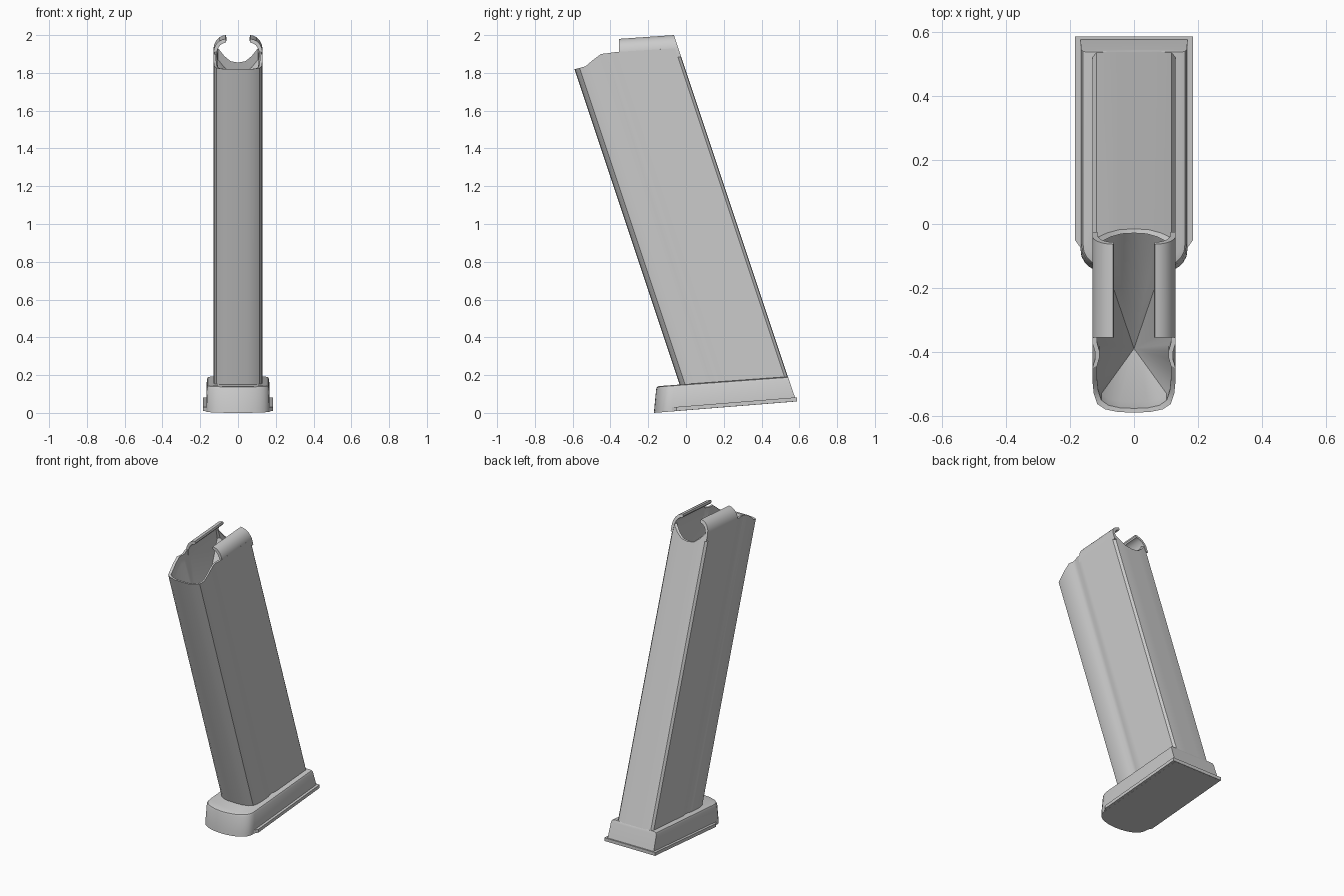
import bpy, bmesh, math

if "Cube" in bpy.data.objects:
    bpy.data.objects.remove(bpy.data.objects["Cube"])

LEAN = 1 / 3  # forward lean of the tube per unit height


def make(name, verts, faces, angle=32):
    bm = bmesh.new()
    vs = [bm.verts.new(v) for v in verts]
    for f in faces:
        bm.faces.new([vs[i] for i in f])
    bmesh.ops.remove_doubles(bm, verts=bm.verts, dist=1e-5)
    bmesh.ops.recalc_face_normals(bm, faces=bm.faces)
    me = bpy.data.meshes.new(name)
    bm.to_mesh(me)
    bm.free()
    ob = bpy.data.objects.new(name, me)
    bpy.context.collection.objects.link(ob)
    bpy.context.view_layer.objects.active = ob
    ob.select_set(True)
    bpy.ops.object.shade_smooth_by_angle(angle=math.radians(angle))
    ob.select_set(False)
    return ob


def loft(rings, cap_start=True, cap_end=True):
    """Join closed rings of equal length into verts and faces."""
    n = len(rings[0])
    verts = [v for r in rings for v in r]
    faces = [(k * n + i, k * n + (i + 1) % n, (k + 1) * n + (i + 1) % n, (k + 1) * n + i)
             for k in range(len(rings) - 1) for i in range(n)]
    if cap_start:
        faces.append(tuple(range(n)))
    if cap_end:
        faces.append(tuple(range(len(verts) - n, len(verts))))
    return verts, faces


def mirror(half):
    """Half outline starting and ending on x = 0 -> full closed outline."""
    return half + [(-p[0],) + tuple(p[1:]) for p in half[-2:0:-1]]


# Leaning hollow tube: x, depth along the section, height of the top rim
tube = mirror([
    (0, .016, 1.82), (.05, .018, 1.82), (.09, .027, 1.822), (.115, .045, 1.826),
    (.126, .08, 1.835), (.13, .13, 1.868), (.13, .183, 1.90), (.122, .21, 1.903),
    (.122, .235, 1.906), (.13, .262, 1.91), (.13, .29, 1.912), (.13, .585, 1.93),
    (.118, .6, 1.93), (.082, .603, 1.89), (.045, .603, 1.862), (0, .603, 1.855)])


def at(x, u, z):
    return (x, u - LEAN * z, z)


def inset(x, u):
    return x * .89, .31 + (u - .31) * .955


outer_low = [at(x, u, .08) for x, u, z in tube]
outer_top = [at(x, u, z) for x, u, z in tube]
inner_top = [at(*inset(x, u), z) for x, u, z in tube]
inner_low = [at(*inset(x, u), z - .06) for x, u, z in tube]
verts, faces = loft([outer_low, outer_top, inner_top, inner_low], True, False)
# funnel-shaped inner floor
n = len(tube)
verts.append((0, -.39, 1.45))
faces += [(3 * n + i, 3 * n + (i + 1) % n, 4 * n) for i in range(n)]
make("tube_body", verts, faces)

# Curled feed lips on both sides of the opening
lip = [(.13, 1.885), (.13, 1.93), (.126, 1.95), (.115, 1.972), (.098, 1.989), (.08, 1.997),
       (.065, 2.0), (.062, 1.988), (.067, 1.979), (.08, 1.976), (.095, 1.966),
       (.106, 1.95), (.113, 1.93), (.115, 1.885)]
for side, name in ((1, "right_feed_lip"), (-1, "left_feed_lip")):
    front = [(side * x, -.355, z - .02) for x, z in lip]
    back = [(side * x, .603 - LEAN * z, z) for x, z in lip]
    make(name, *loft([front, back]))


# Base plate: tilted layers of a round-nosed outline
def base_ring(w, y_front, y_rear, z0, slope):
    shoulder = y_front + .095
    nose = [(w * math.sin(a), shoulder - (shoulder - y_front) * math.cos(a) ** .8)
            for a in [i * math.pi / 16 for i in range(8)]]
    half = nose + [(w, shoulder), (w, y_rear), (0, y_rear)]
    return [(x, y, z0 + slope * (y + .17)) for x, y in mirror(half)]


make("base_plate", *loft([
    base_ring(.168, -.17, .583, 0, .08),
    base_ring(.168, -.168, .577, .022, .08),
    base_ring(.165, -.158, .545, .125, .073),
    base_ring(.16, -.154, .541, .136, .073),
    base_ring(.148, -.143, .538, .14, .073)]))

# Sliding rail flange around the bottom of the base plate
rail = mirror([(0, -.12), (.135, -.12), (.185, -.05), (.185, .587), (0, .587)])
make("base_rail", *loft([[(x, y, z0 + .08 * (y + .17)) for x, y in rail]
                         for z0 in (.0005, .022)]), angle=20)
